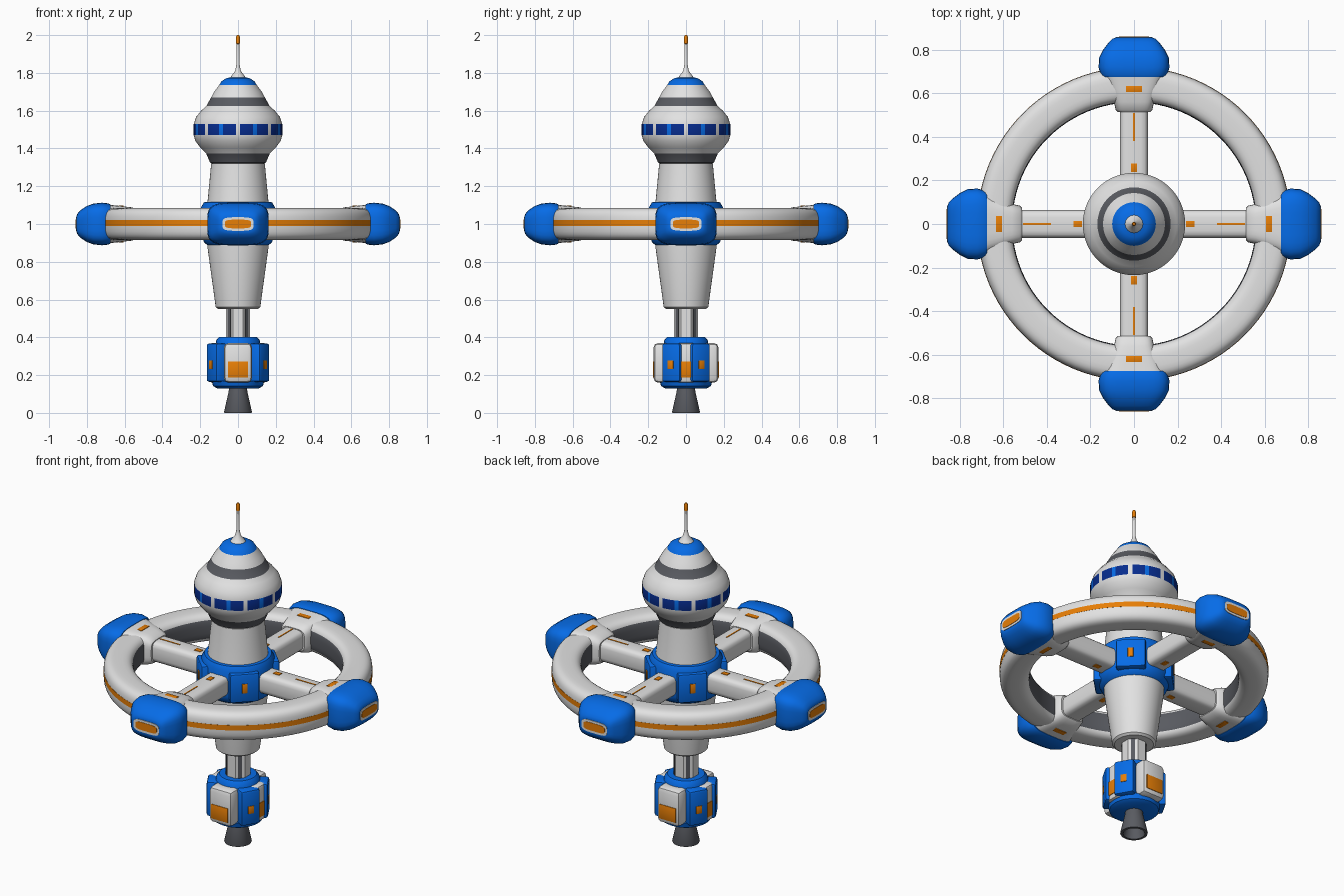
import bpy, bmesh
from math import cos, sin, pi, radians
from mathutils import Matrix, Vector

cube = bpy.data.objects.get("Cube")
if cube:
    bpy.data.objects.remove(cube, do_unlink=True)


def make_mat(name, rgb):
    m = bpy.data.materials.new(name)
    m.use_nodes = True
    m.diffuse_color = (*rgb, 1)
    bsdf = next(n for n in m.node_tree.nodes if n.type == 'BSDF_PRINCIPLED')
    bsdf.inputs["Base Color"].default_value = (*rgb, 1)
    return m


WHITE = make_mat("hull white", (0.76, 0.76, 0.76))
BLUE = make_mat("bright blue", (0.002, 0.155, 0.83))
NAVY = make_mat("window navy", (0.002, 0.025, 0.27))
ORANGE = make_mat("signal orange", (0.8, 0.21, 0.002))
GREY = make_mat("dark grey", (0.1, 0.105, 0.12))


def finish(name, bm, mats, angle=35):
    bmesh.ops.recalc_face_normals(bm, faces=bm.faces[:])
    me = bpy.data.meshes.new(name)
    bm.to_mesh(me)
    bm.free()
    for m in mats:
        me.materials.append(m)
    for p in me.polygons:
        p.use_smooth = True
    me.set_sharp_from_angle(angle=radians(angle))
    ob = bpy.data.objects.new(name, me)
    bpy.context.collection.objects.link(ob)
    return ob


def lathe(name, profile, mats, segs=64, turn=0.0, closed=False, rule=None, angle=35):
    """Spin (radius, z) points about the z axis; rule(band, segment) picks a material."""
    bm = bmesh.new()
    rings = []
    for r, z in profile:
        if r == 0:
            rings.append([bm.verts.new((0, 0, z))] * segs)
        else:
            a = [turn + 2 * pi * s / segs for s in range(segs)]
            rings.append([bm.verts.new((r * cos(t), r * sin(t), z)) for t in a])
    count = len(rings) if closed else len(rings) - 1
    for b in range(count):
        lo, hi = rings[b], rings[(b + 1) % len(rings)]
        for s in range(segs):
            n = (s + 1) % segs
            quad = list(dict.fromkeys((lo[s], lo[n], hi[n], hi[s])))
            f = bm.faces.new(quad)
            f.material_index = rule(b, s) if rule else 0
    return finish(name, bm, mats, angle)


def block(name, size, loc, mat, turn=0.0, bevel=0.0):
    """Box with local x radial, turned about the z axis."""
    bm = bmesh.new()
    bmesh.ops.create_cube(bm, size=1)
    bmesh.ops.scale(bm, vec=size, verts=bm.verts[:])
    if bevel:
        bmesh.ops.bevel(bm, geom=bm.edges[:], offset=bevel, segments=2, profile=0.5, affect='EDGES')
    bmesh.ops.transform(bm, matrix=Matrix.Rotation(turn, 4, 'Z') @ Matrix.Translation(loc), verts=bm.verts[:])
    return finish(name, bm, [mat])


def superellipse(w, h, n, power):
    pts = []
    for i in range(n):
        c, s = cos(2 * pi * (i + 0.5) / n), sin(2 * pi * (i + 0.5) / n)
        pts.append((w * abs(c) ** power * (1 if c > 0 else -1), h * abs(s) ** power * (1 if s > 0 else -1)))
    return pts


def loft(name, sections, mat, turn, n=32, power=0.5):
    """Join (radius, half width, half height) rounded sections along local x."""
    bm = bmesh.new()
    rings = [[bm.verts.new((r, y, 1 + h)) for y, h in superellipse(hw, hh, n, power)] for r, hw, hh in sections]
    for lo, hi in zip(rings, rings[1:]):
        for i in range(n):
            bm.faces.new((lo[i], lo[(i + 1) % n], hi[(i + 1) % n], hi[i]))
    bm.faces.new(rings[0])
    bm.faces.new(rings[-1])
    bmesh.ops.rotate(bm, cent=Vector(), matrix=Matrix.Rotation(turn, 3, 'Z'), verts=bm.verts[:])
    return finish(name, bm, [mat], 40)


# Central tower
lathe("lower_hull", [(0, 0.55), (0.105, 0.55), (0.118, 0.56), (0.162, 0.88), (0.162, 0.92)], [WHITE])
lathe("neck", [(0.165, 1.1), (0.16, 1.13), (0.142, 1.32), (0, 1.32)], [WHITE])

# Command dome: profile bands coloured grey, white, windows, white, grey, white, blue
dome = [(0.13, 1.318), (0.148, 1.325), (0.168, 1.372), (0.2, 1.405), (0.226, 1.44), (0.235, 1.471),
        (0.235, 1.529), (0.222, 1.567), (0.195, 1.6), (0.168, 1.624), (0.142, 1.671), (0.126, 1.7),
        (0.1, 1.735), (0.088, 1.755), (0.06, 1.773), (0.0, 1.78)]


def dome_rule(b, s):
    if b < 2 or b == 9:
        return 1
    if b == 5:
        # one hull-coloured post between each of the eight windows
        return 0 if (s + 1) % 8 < 1 else 3 if s % 8 == 3 else 2
    return 3 if b >= 12 else 0


lathe("command_dome", dome, [WHITE, GREY, NAVY, BLUE], turn=pi / 64, rule=dome_rule)
lathe("antenna", [(0.042, 1.774), (0.034, 1.785), (0.015, 1.81), (0.009, 1.84), (0.007, 1.954),
                  (0.01, 1.955), (0.01, 1.99), (0.006, 2.0), (0, 2.0)],
      [WHITE, ORANGE], segs=16, rule=lambda b, s: int(b >= 4))

# Hub collar with diagonal panels
lathe("hub", [(0.155, 0.885), (0.178, 0.9), (0.195, 0.94), (0.195, 1.09), (0.18, 1.115), (0.15, 1.118)], [BLUE])
for k in range(4):
    a = pi / 4 + k * pi / 2
    block("hub_panel", (0.06, 0.16, 0.17), (0.183, 0, 1.0), BLUE, a, 0.012)
    block("hub_light", (0.008, 0.03, 0.055), (0.213, 0, 1.0), ORANGE, a, 0.002)

# Habitat ring with a dark inner wall and an outer stripe
section = [(0.639 + r, 1 + z) for r, z in superellipse(0.081, 0.085, 32, 0.6)]
lathe("habitat_ring", section, [WHITE, GREY], segs=96, closed=True, angle=50,
      rule=lambda b, s: int(13 <= b <= 17))
lathe("ring_stripe", [(0.71, 0.99), (0.7205, 0.99), (0.7205, 1.02), (0.71, 1.02)], [ORANGE], segs=96, closed=True)

# Spokes, ring joints and outer pods, four times around
for k in range(4):
    a = k * pi / 2
    loft("spoke", [(0.12, 0.064, 0.06), (0.58, 0.064, 0.06)], WHITE, a, n=16, power=0.45)
    loft("ring_joint", [(0.515, 0.075, 0.064), (0.525, 0.085, 0.074), (0.56, 0.092, 0.088),
                        (0.62, 0.115, 0.095), (0.7, 0.15, 0.104)], WHITE, a)
    loft("pod", [(0.675, 0.148, 0.104), (0.685, 0.155, 0.109), (0.72, 0.163, 0.113), (0.765, 0.16, 0.108),
                 (0.8, 0.142, 0.096), (0.835, 0.115, 0.073), (0.85, 0.1, 0.055), (0.855, 0.086, 0.042)], BLUE, a)
    loft("pod_light_frame", [(0.85, 0.083, 0.036), (0.858, 0.083, 0.036)], WHITE, a, n=24)
    loft("pod_light", [(0.852, 0.07, 0.023), (0.86, 0.07, 0.023)], ORANGE, a, n=24)
    block("spoke_line", (0.13, 0.007, 0.004), (0.445, 0, 1.06), ORANGE, a)
    for side in (-1, 1):
        block("joint_light", (0.03, 0.075, 0.008), (0.62, 0, 1 + side * 0.093), ORANGE, a, 0.002)
        block("spoke_light", (0.04, 0.028, 0.008), (0.258, 0, 1 + side * 0.059), ORANGE, a, 0.002)

# Connecting shaft with dark corner strips
lathe("shaft", [(0.068, 0.38), (0.068, 0.56)], [WHITE], segs=8, turn=pi / 8, angle=20)
for k in range(4):
    block("shaft_strip", (0.006, 0.022, 0.16), (0.063, 0, 0.475), GREY, pi / 4 + k * pi / 2)

# Engine module: white blocks on four sides, blue panels wrapping the corners
lathe("module_core", [(0, 0.14), (0.11, 0.14), (0.125, 0.175), (0.125, 0.34), (0.115, 0.37), (0, 0.37)],
      [WHITE], segs=24)
lathe("module_cap", [(0.12, 0.36), (0.115, 0.385), (0.1, 0.402), (0, 0.402)], [BLUE], segs=32)
lathe("module_base", [(0, 0.13), (0.11, 0.13), (0.132, 0.142), (0.14, 0.17), (0, 0.17)], [BLUE], segs=32)
for s in (1, -1):
    block("module_block", (0.1, 0.15, 0.21), (0.122, 0, 0.265), WHITE, s * pi / 2, 0.025)
    block("module_block_plate", (0.008, 0.108, 0.085), (0.171, 0, 0.23), ORANGE, s * pi / 2, 0.002)
    block("module_side_block", (0.1, 0.1, 0.21), (s * 0.103, 0, 0.265), WHITE, 0, 0.015)
    block("module_side_plate", (0.008, 0.075, 0.085), (s * 0.152, 0, 0.23), ORANGE, 0, 0.002)
    for a in (pi / 6, pi * 5 / 6):
        block("module_panel", (0.09, 0.112, 0.205), (0.12, 0, 0.266), BLUE, s * a, 0.014)
        block("module_panel_light", (0.008, 0.035, 0.045), (0.164, 0, 0.255), ORANGE, s * a, 0.002)

# Hollow engine nozzle
lathe("nozzle", [(0.046, 0.14), (0.05, 0.11), (0.074, 0.005), (0.072, 0.0), (0.058, 0.0), (0.04, 0.09), (0, 0.09)],
      [GREY], segs=32)
